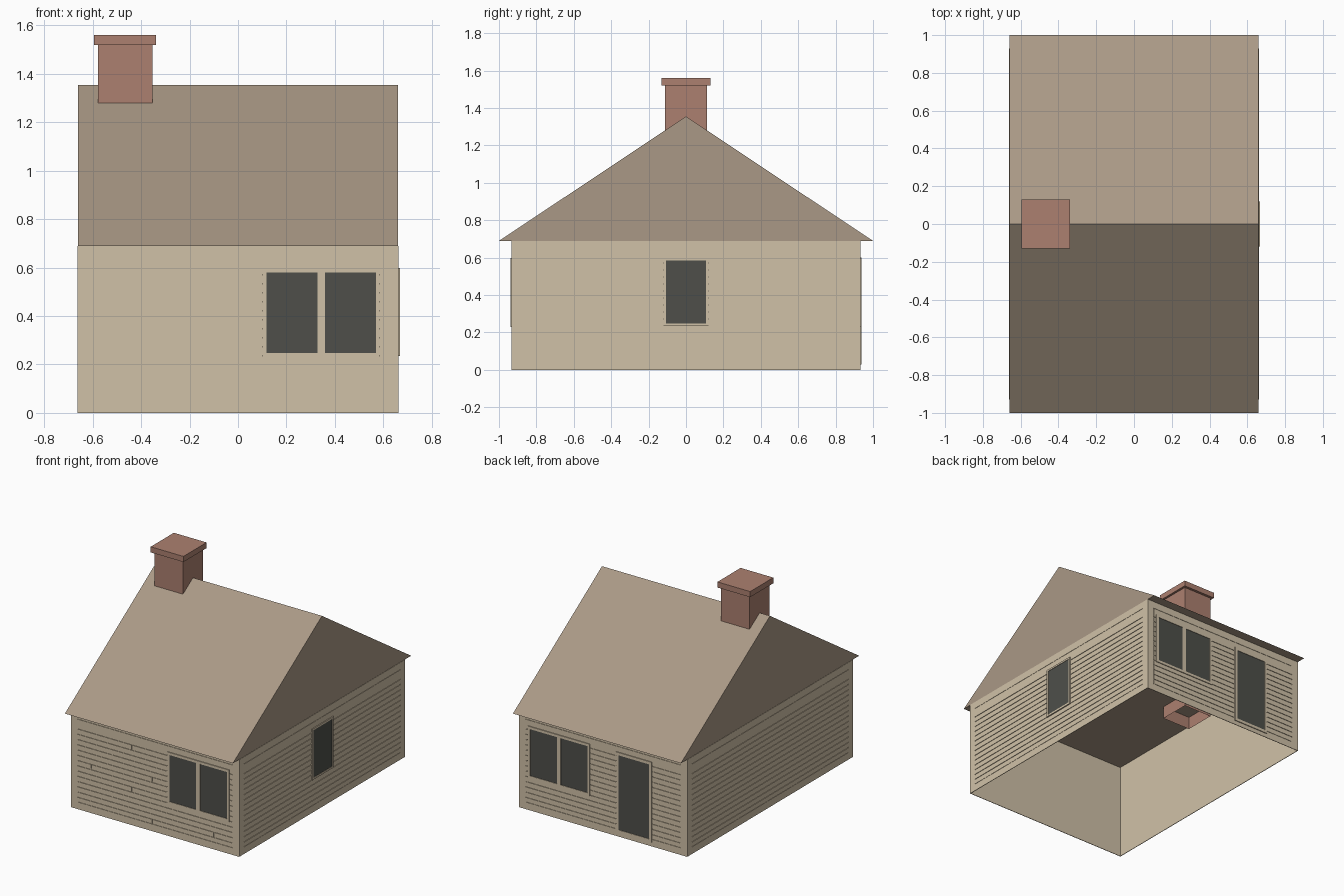
import bpy, bmesh
from mathutils import Vector

if "Cube" in bpy.data.objects:
    bpy.data.objects.remove(bpy.data.objects["Cube"])


def material(name, rgb):
    lin = [((c / 255 + 0.055) / 1.055) ** 2.4 for c in rgb] + [1.0]
    m = bpy.data.materials.new(name)
    m.use_nodes = True
    m.diffuse_color = lin
    m.node_tree.nodes["Principled BSDF"].inputs["Base Color"].default_value = lin
    return m


CREAM = material("cream_siding", (208, 193, 167))
BROWN = material("brown_roof", (170, 153, 134))
BRICK = material("brick_red", (172, 128, 112))
GLASS = material("dark_glass", (78, 79, 74))

W, D, H = 0.66, 0.93, 0.69       # half width, half depth, wall height
RELIEF = 0.004                   # how far boards stand off the wall sheet
GAP = 0.006                      # groove between boards
PITCH = 0.0373                   # board height


def finish(name, bm, mat):
    bmesh.ops.recalc_face_normals(bm, faces=bm.faces)
    mesh = bpy.data.meshes.new(name)
    bm.to_mesh(mesh)
    bm.free()
    mesh.materials.append(mat)
    obj = bpy.data.objects.new(name, mesh)
    bpy.context.collection.objects.link(obj)
    return obj


def box(bm, lo, hi):
    lo, hi = Vector(lo), Vector(hi)
    size, mid = hi - lo, (lo + hi) / 2
    for v in bmesh.ops.create_cube(bm, size=1)["verts"]:
        v.co = Vector(a * abs(b) for a, b in zip(v.co, size)) + mid


class Wall:
    """Places boxes on one wall by (along, height, outward) coordinates."""

    def __init__(self, name, axis, sign):
        self.name, self.axis, self.sign = name, axis, sign
        self.half = W if axis == "x" else D
        self.base = (D if axis == "x" else W) - 0.002

    def slab(self, bm, u0, u1, z0, z1, n0, n1):
        a, b = (self.sign * (self.base + n) for n in (n0, n1))
        if self.axis == "x":
            box(bm, (u0, a, z0), (u1, b, z1))
        else:
            box(bm, (a, u0, z0), (b, u1, z1))

    # Plain border around the siding
    def trim(self):
        bm = bmesh.new()
        h, e = self.half, self.half - 0.05
        for u0, u1, z0, z1 in ((-h, -e, 0, H), (e, h, 0, H),
                               (-e, e, 0, 0.05), (-e, e, 0.64, H)):
            self.slab(bm, u0, u1, z0, z1, 0, RELIEF)
        finish(self.name + "_trim", bm, CREAM)

    # Horizontal boards, optionally split by a butt joint
    def siding(self, joints):
        bm = bmesh.new()
        e = self.half - 0.052
        for row in range(15):
            z0 = 0.052 + row * PITCH
            z1 = 0.638 if row == 14 else z0 + PITCH - GAP
            cuts = [-e] + ([joints[row]] if row in joints else []) + [e]
            for i, (u0, u1) in enumerate(zip(cuts, cuts[1:])):
                left = u0 + (GAP / 2 if i else 0)
                right = u1 - (GAP / 2 if u1 != e else 0)
                self.slab(bm, left, right, z0, z1, 0, RELIEF)
        finish(self.name + "_siding", bm, CREAM)

    # Framed opening with one or more panes
    def opening(self, name, u0, u1, z0, z1, border, panes=1, mullion=0.03):
        bm, glass = bmesh.new(), bmesh.new()
        a, b, c, d = u0 + border, u1 - border, z0 + border, z1 - border
        out = RELIEF + 0.006
        width = (b - a - mullion * (panes - 1)) / panes
        bars = [(u0, a, z0, z1), (b, u1, z0, z1), (a, b, z0, c), (a, b, d, z1)]
        for i in range(panes):
            left = a + i * (width + mullion)
            self.slab(glass, left, left + width, c, d, 0.001, RELIEF + 0.003)
            if i:
                bars.append((left - mullion, left, c, d))
        for bar in bars:
            self.slab(bm, *bar, 0, out)
        finish(name + "_frame", bm, CREAM)
        finish(name + "_glass", glass, GLASS)


# Open wall shell without floor
bm = bmesh.new()
x, y = W - 0.002, D - 0.002
corners = [(-x, -y), (x, -y), (x, y), (-x, y)]
low = [bm.verts.new((*c, 0)) for c in corners]
high = [bm.verts.new((*c, H)) for c in corners]
for i in range(4):
    j = (i + 1) % 4
    bm.faces.new((low[i], low[j], high[j], high[i]))
finish("wall_shell", bm, CREAM)

# Wall cladding
front = Wall("front_wall", "x", -1)
back = Wall("back_wall", "x", 1)
left = Wall("left_wall", "y", 1)
right = Wall("right_wall", "y", -1)
front_joints = {0: -0.02, 1: 0.465, 2: -0.34, 3: 0.14, 5: -0.18,
                7: -0.5, 8: -0.02, 10: -0.34, 13: -0.18}
for wall in (front, back, left, right):
    wall.trim()
    wall.siding(front_joints if wall is front else {})

# Windows and door
front.opening("front_window", 0.10, 0.587, 0.23, 0.598, 0.018, 2)
back.opening("back_window", 0.10, 0.587, 0.23, 0.598, 0.018, 2)
left.opening("side_window", -0.12, 0.12, 0.235, 0.598, 0.013)
back.opening("back_door", -0.385, -0.105, 0.03, 0.6, 0.02)

# Closed gable roof, its underside serving as the ceiling
bm = bmesh.new()
ends = [[bm.verts.new((sx * W, py, pz))
         for py, pz in ((-1, H), (1, H), (0, 1.355))] for sx in (-1, 1)]
for end in ends:
    bm.faces.new(end)
for i in range(3):
    j = (i + 1) % 3
    bm.faces.new((ends[0][i], ends[0][j], ends[1][j], ends[1][i]))
finish("gable_roof", bm, BROWN)

# Chimney stack, open at the bottom, with a wider cap
bm = bmesh.new()
box(bm, (-0.578, -0.112, 0.6), (-0.354, 0.112, 1.525))
bm.normal_update()
bmesh.ops.delete(bm, geom=[f for f in bm.faces if f.normal.z < -0.5],
                 context="FACES_ONLY")
finish("chimney_stack", bm, BRICK)
bm = bmesh.new()
box(bm, (-0.595, -0.13, 1.52), (-0.338, 0.13, 1.56))
finish("chimney_cap", bm, BRICK)
